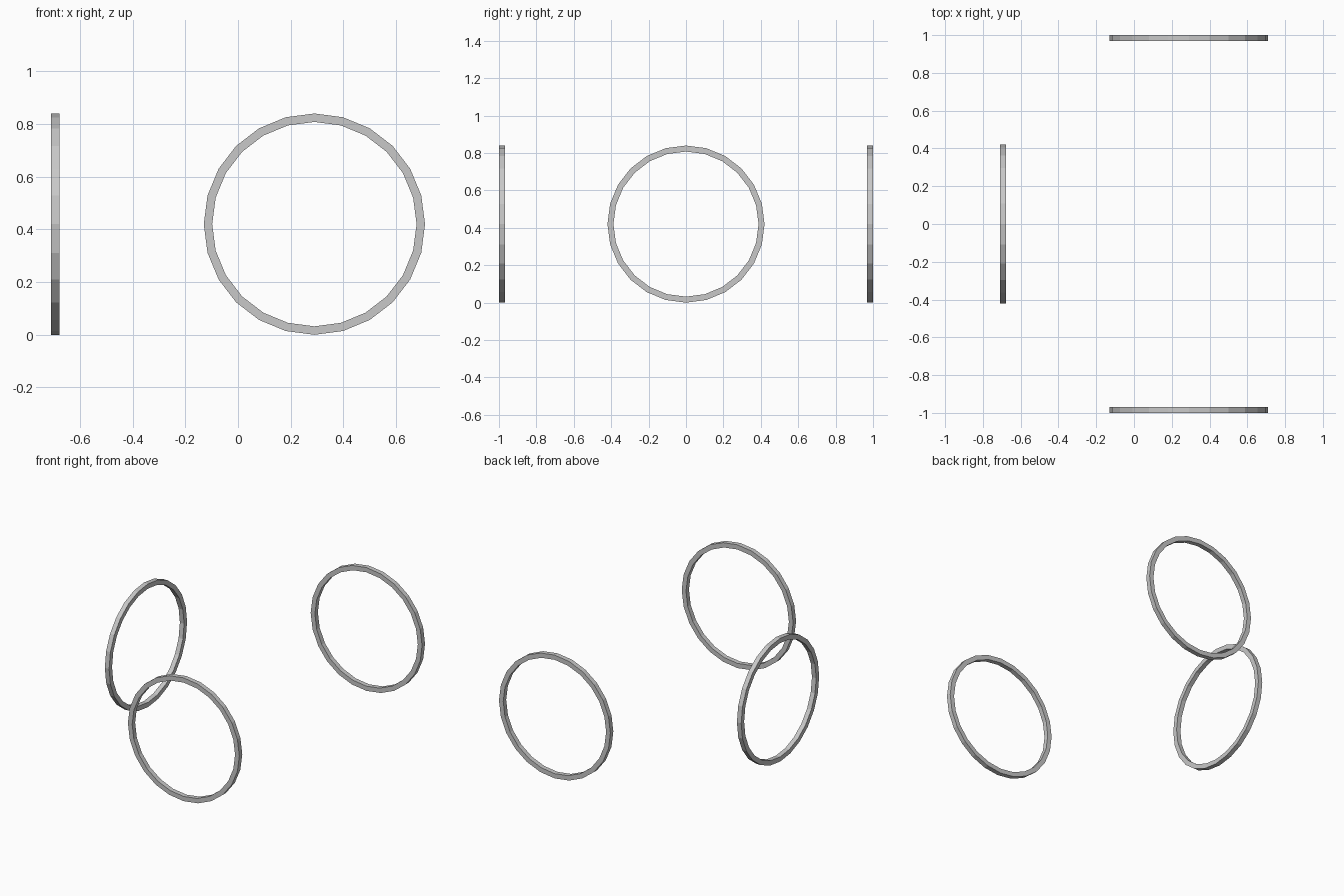
import bpy
import bmesh
from math import radians
from mathutils import Matrix, Vector

cube = bpy.data.objects.get("Cube")
if cube:
    bpy.data.objects.remove(cube, do_unlink=True)

OUTER = 0.42   # ring radius
BAND = 0.032   # side of the square section
SIDES = 24
GREY = (0.58, 0.58, 0.58, 1)

grey = bpy.data.materials.new("light_grey_metal")
grey.use_nodes = True
grey.diffuse_color = GREY
grey.node_tree.nodes["Principled BSDF"].inputs["Base Color"].default_value = GREY


def make_ring(name, location, turn):
    """Square section spun round the y axis, then turned about z."""
    bm = bmesh.new()
    half = BAND / 2
    section = [bm.verts.new((r, y, 0)) for r, y in
               ((OUTER, -half), (OUTER, half), (OUTER - BAND, half), (OUTER - BAND, -half))]
    edges = [bm.edges.new((section[i], section[(i + 1) % 4])) for i in range(4)]
    bmesh.ops.spin(bm, geom=section + edges, cent=(0, 0, 0), axis=(0, 1, 0),
                   angle=radians(360), steps=SIDES, use_merge=False)
    bmesh.ops.remove_doubles(bm, verts=bm.verts[:], dist=0.001)
    bmesh.ops.recalc_face_normals(bm, faces=bm.faces[:])
    bm.transform(Matrix.Rotation(radians(turn), 4, "Z"))
    mesh = bpy.data.meshes.new(name)
    bm.to_mesh(mesh)
    bm.free()
    mesh.materials.append(grey)
    ring = bpy.data.objects.new(name, mesh)
    ring.location = Vector(location)
    bpy.context.collection.objects.link(ring)


# Two parallel rings at front and back, one facing sideways on the right
make_ring("front_ring", (0.29, -0.984, OUTER), 0)
make_ring("back_ring", (0.29, 0.984, OUTER), 0)
make_ring("side_ring", (-0.694, 0, OUTER), 90)
